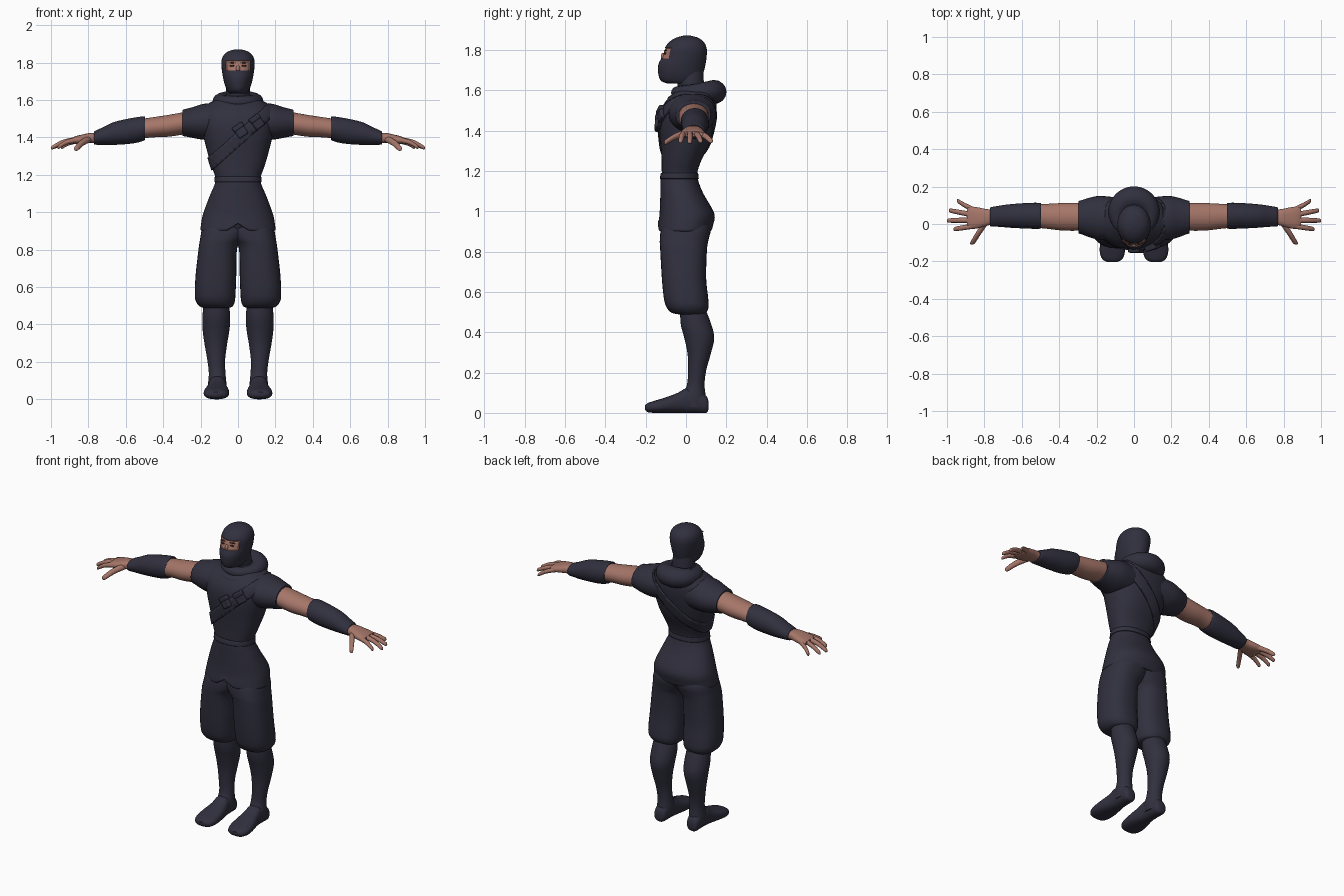
import bpy, bmesh, math
from mathutils import Vector

if "Cube" in bpy.data.objects:
    bpy.data.objects.remove(bpy.data.objects["Cube"])


def material(name, rgb):
    m = bpy.data.materials.new(name)
    m.diffuse_color = (*rgb, 1)
    m.use_nodes = True
    m.node_tree.nodes["Principled BSDF"].inputs["Base Color"].default_value = m.diffuse_color
    return m


CLOTH = material("dark_cloth", (0.030, 0.029, 0.048))
SKIN = material("skin", (0.38, 0.18, 0.14))
EYE = material("eye_brown", (0.07, 0.03, 0.025))


def finish(name, bm, mats, mirror=False, angle=45):
    bmesh.ops.recalc_face_normals(bm, faces=bm.faces)
    me = bpy.data.meshes.new(name)
    bm.to_mesh(me)
    bm.free()
    ob = bpy.data.objects.new(name, me)
    bpy.context.collection.objects.link(ob)
    for m in mats:
        me.materials.append(m)
    bpy.ops.object.select_all(action='DESELECT')
    ob.select_set(True)
    bpy.context.view_layer.objects.active = ob
    bpy.ops.object.shade_smooth_by_angle(angle=math.radians(angle))
    if mirror:
        ob.modifiers.new("mirror", 'MIRROR').use_clip = False
    return ob


def skin_rings(bm, loops, closed=False):
    n = len(loops[0])
    pairs = list(zip(loops, loops[1:])) + ([(loops[-1], loops[0])] if closed else [])
    for a, b in pairs:
        for i in range(n):
            j = (i + 1) % n
            bm.faces.new((a[i], a[j], b[j], b[i]))


def catmull(rings, sub):
    p = [rings[0]] + list(rings) + [rings[-1]]
    out = []
    for i in range(1, len(p) - 2):
        for k in range(sub):
            t = k / sub
            out.append([0.5 * (2 * b + (c - a) * t + (2 * a - 5 * b + 4 * c - d) * t * t
                               + (3 * b - a - 3 * c + d) * t ** 3)
                        for a, b, c, d in zip(p[i - 1], p[i], p[i + 1], p[i + 2])])
    return out + [list(rings[-1])]


def loft_mesh(rings, axis='z', n=32, power=2.0, sub=4):
    """Rings are (position, a0, a1, b0, b1): the bounds of a rounded section."""
    bm = bmesh.new()
    loops = []
    for t, a0, a1, b0, b1 in catmull(rings, sub):
        loop = []
        for i in range(n):
            w = 2 * math.pi * i / n
            c, s = math.cos(w), math.sin(w)
            a = (a0 + a1) / 2 + (a1 - a0) / 2 * math.copysign(abs(c) ** (2 / power), c)
            b = (b0 + b1) / 2 + (b1 - b0) / 2 * math.copysign(abs(s) ** (2 / power), s)
            co = {'z': (a, b, t), 'x': (t, a, b), 'y': (a, t, b)}[axis]
            loop.append(bm.verts.new(co))
        loops.append(loop)
    skin_rings(bm, loops)
    bm.faces.new(loops[0])
    bm.faces.new(loops[-1])
    return bm


def loft(name, rings, mat, mirror=False, **kw):
    return finish(name, loft_mesh(rings, **kw), [mat], mirror)


def sym(rows):
    return [(z, -x, x, y0, y1) for z, x, y0, y1 in rows]


def cut(bm, co, no, clear=False):
    geom = bm.verts[:] + bm.edges[:] + bm.faces[:]
    bmesh.ops.bisect_plane(bm, geom=geom, plane_co=co, plane_no=no, clear_outer=clear)


def band(name, source, co, no, half, thick):
    """Raised strip of a surface lying between two parallel planes."""
    bm = bmesh.new()
    bm.from_mesh(source.data)
    co, no = Vector(co), Vector(no).normalized()
    cut(bm, co + no * half, no, True)
    cut(bm, co - no * half, -no, True)
    ob = finish(name, bm, [CLOTH])
    mod = ob.modifiers.new("thickness", 'SOLIDIFY')
    mod.thickness, mod.offset = thick, 1
    return ob


def cowl(name, rx, yf, yb, zf, zb, rf, rb, flat=1.0):
    """Padded ring round the neck, different at front and back."""
    bm = bmesh.new()
    loops = []
    for i in range(48):
        w = 2 * math.pi * i / 48
        f = (1 + math.sin(w)) / 2
        r = rf + (rb - rf) * f ** 1.3
        cy, z = (yf + yb) / 2 + (yb - yf) / 2 * math.sin(w), zf + (zb - zf) * f
        loop = []
        for k in range(16):
            q = 2 * math.pi * k / 16
            d = r * math.cos(q)
            loop.append(bm.verts.new((rx * math.cos(w) + d * math.cos(w),
                                      cy + d * math.sin(w), z + flat * r * math.sin(q))))
        loops.append(loop)
    skin_rings(bm, loops, True)
    return finish(name, bm, [CLOTH])


def ellipsoid(name, loc, size, mat, mirror=False):
    bm = bmesh.new()
    bmesh.ops.create_uvsphere(bm, u_segments=16, v_segments=10, radius=1)
    for v in bm.verts:
        v.co = Vector(loc) + Vector(a * b for a, b in zip(v.co, size))
    return finish(name, bm, [mat], mirror)


# Masked head with an eye opening cut into the front
bm = loft_mesh(sym([(1.635, .045, -.095, .06), (1.648, .056, -.125, .078), (1.68, .07, -.137, .085),
                    (1.725, .081, -.138, .096), (1.765, .087, -.120, .102), (1.805, .089, -.108, .103),
                    (1.838, .078, -.085, .09), (1.86, .052, -.052, .062), (1.871, .015, -.015, .025)]))
for co, no in [((0, 0, 1.757), (0, 0, 1)), ((0, 0, 1.812), (0, 0, 1)),
               ((.064, 0, 0), (1, 0, 0)), ((-.064, 0, 0), (1, 0, 0))]:
    cut(bm, co, no)
opening = []
for f in bm.faces:
    c = f.calc_center_median()
    if c.y < -.03 and abs(c.x) < .064 and 1.757 < c.z < 1.812:
        f.material_index = 1
        opening.append(f)
bm.normal_update()
bmesh.ops.inset_region(bm, faces=opening, thickness=.003, depth=-.004)
finish("masked_head", bm, [CLOTH, SKIN])
ellipsoid("nose_bridge", (0, -.113, 1.766), (.011, .012, .02), SKIN)
ellipsoid("eye", (.031, -.104, 1.783), (.014, .006, .005), EYE, True)
ellipsoid("eyebrow", (.031, -.101, 1.799), (.02, .007, .003), EYE, True)
loft("neck", sym([(1.52, .085, -.05, .11), (1.6, .066, -.04, .092), (1.65, .064, -.045, .088),
                  (1.7, .06, -.04, .085)]), CLOTH)

# Torso, strap and pouches
torso = loft("torso", sym([(1.14, .118, -.115, .058), (1.19, .122, -.12, .056), (1.25, .143, -.121, .075),
                           (1.33, .166, -.126, .113), (1.42, .188, -.134, .138), (1.49, .2, -.128, .15),
                           (1.54, .197, -.105, .15), (1.58, .155, -.07, .14), (1.61, .1, -.045, .12),
                           (1.63, .06, -.03, .09)]), CLOTH, n=48, power=2.3)
band("chest_strap", torso, (0, 0, 1.39), (-.9, 0, 1), .032, .008)
for i, (x, y, z, turn) in enumerate([(.013, -.135, 1.436, 0), (.1, -.119, 1.482, .35)]):
    for part, size, off in [("pouch", (.058, .036, .07), (0, 0, 0)),
                            ("pouch_flap", (.064, .042, .028), (0, 0, .022))]:
        bm = bmesh.new()
        bmesh.ops.create_cube(bm, size=1)
        for v in bm.verts:
            v.co = Vector(a * b for a, b in zip(v.co, size)) + Vector(off)
        ob = finish(f"{part}_{i + 1}", bm, [CLOTH])
        ob.location, ob.rotation_euler = (x, y, z), (-.1, -.6, turn)
        bev = ob.modifiers.new("soft_edges", 'BEVEL')
        bev.width, bev.segments = .007, 2

# Hood bunched around the neck
cowl("lowered_hood", .09, -.04, .138, 1.588, 1.592, .034, .063, .95)
cowl("hood_drape", .135, -.068, .12, 1.55, 1.565, .026, .04, 1.0)

# Tunic skirt with a raised notch in the front hem, and waistband
bm = loft_mesh(sym([(1.2, .121, -.117, .055), (1.155, .123, -.126, .06), (1.09, .15, -.127, .085),
                    (.99, .187, -.131, .14), (.93, .198, -.138, .134), (.907, .2, -.139, .126),
                    (.9, .193, -.132, .12), (.905, .18, -.12, .108)]), n=48, power=2.2)
for v in bm.verts:
    if v.co.y < 0 and v.co.z < .96:
        v.co.z += .04 * math.exp(-(v.co.x / .035) ** 2) * (.96 - v.co.z) / .06
tunic = finish("tunic_skirt", bm, [CLOTH])
band("waistband", tunic, (0, 0, 1.175), (0, 0, 1), .014, .005)

# Baggy trousers, lower legs and feet
trousers = loft("trouser_leg", [(1.02, -.06, .15, -.09, .09), (.92, -.06, .19, -.122, .122),
                                (.86, -.03, .202, -.13, .112), (.81, .004, .21, -.128, .104),
                                (.67, .009, .226, -.12, .1), (.57, .013, .231, -.11, .11),
                                (.525, .017, .226, -.097, .112), (.497, .028, .205, -.072, .1),
                                (.488, .05, .18, -.03, .08)], CLOTH, True, power=2.4)
loft("lower_leg", [(.53, .05, .182, -.03, .09), (.44, .042, .19, -.026, .125), (.37, .046, .189, -.008, .14),
                   (.29, .059, .178, .008, .122), (.21, .069, .164, .01, .1), (.14, .067, .156, .005, .092),
                   (.08, .062, .16, -.02, .098), (.03, .065, .158, -.02, .1)], CLOTH, True)
loft("foot", [(.112, .095, .135, .02, .055), (.1, .077, .15, 0, .085), (.05, .068, .157, 0, .12),
              (0, .064, .16, 0, .122), (-.04, .057, .166, 0, .1), (-.1, .048, .18, 0, .077),
              (-.15, .049, .183, 0, .062), (-.187, .062, .17, .003, .05), (-.203, .09, .145, .015, .038)],
     CLOTH, True, axis='y', power=2.4)

# Sleeves, bare upper arms and forearm wraps
loft("sleeve", [(.08, -.085, .14, 1.39, 1.585), (.18, -.085, .15, 1.388, 1.58), (.24, -.07, .14, 1.397, 1.562),
                (.28, -.055, .127, 1.405, 1.552), (.296, -.05, .122, 1.408, 1.547),
                (.294, -.036, .11, 1.42, 1.53)], CLOTH, True, axis='x')
loft("upper_arm", [(.26, -.035, .11, 1.417, 1.54), (.3, -.036, .112, 1.414, 1.533), (.38, -.035, .112, 1.403, 1.519),
                   (.46, -.026, .108, 1.4, 1.507), (.54, -.018, .104, 1.39, 1.495)], SKIN, True, axis='x')
loft("forearm_wrap", [(.502, -.015, .1, 1.395, 1.5), (.5, -.025, .112, 1.384, 1.512), (.56, -.025, .113, 1.368, 1.505),
                      (.66, -.02, .106, 1.36, 1.483), (.72, -.015, .098, 1.36, 1.455),
                      (.768, -.012, .088, 1.362, 1.432), (.766, 0, .075, 1.372, 1.42)], CLOTH, True, axis='x')

# Hands
loft("palm", [(.74, .0, .075, 1.372, 1.424), (.79, -.01, .08, 1.37, 1.424), (.83, -.022, .088, 1.366, 1.416),
              (.87, -.026, .093, 1.364, 1.406), (.893, -.015, .085, 1.37, 1.396)], SKIN, True, axis='x', power=2.5)
FINGERS = {"index_finger": ((.855, -.01, 1.388), (.915, -.02, 1.375), (.965, -.028, 1.346)),
           "middle_finger": ((.855, .02, 1.39), (.935, .02, 1.375), (1.0, .018, 1.342)),
           "ring_finger": ((.855, .047, 1.388), (.93, .062, 1.372), (.99, .073, 1.346)),
           "little_finger": ((.85, .073, 1.385), (.905, .1, 1.37), (.947, .126, 1.346)),
           "thumb": ((.795, .005, 1.392), (.835, -.055, 1.37), (.868, -.11, 1.337))}
for name, pts in FINGERS.items():
    a, b, c = map(Vector, pts)
    thumb = name == "thumb"
    k = 1.2 if thumb else 1.0
    rings = []
    for p, r in [(a, .015), (b, .0135), (b.lerp(c, .8), .0115), (b.lerp(c, .95), .008), (c, .003)]:
        u, v = (p.x, p.z) if thumb else (p.y, p.z)
        rings.append((p.y if thumb else p.x, u - r * k, u + r * k, v - r * k, v + r * k))
    loft(name, rings, SKIN, True, axis='y' if thumb else 'x', n=14, sub=3)
